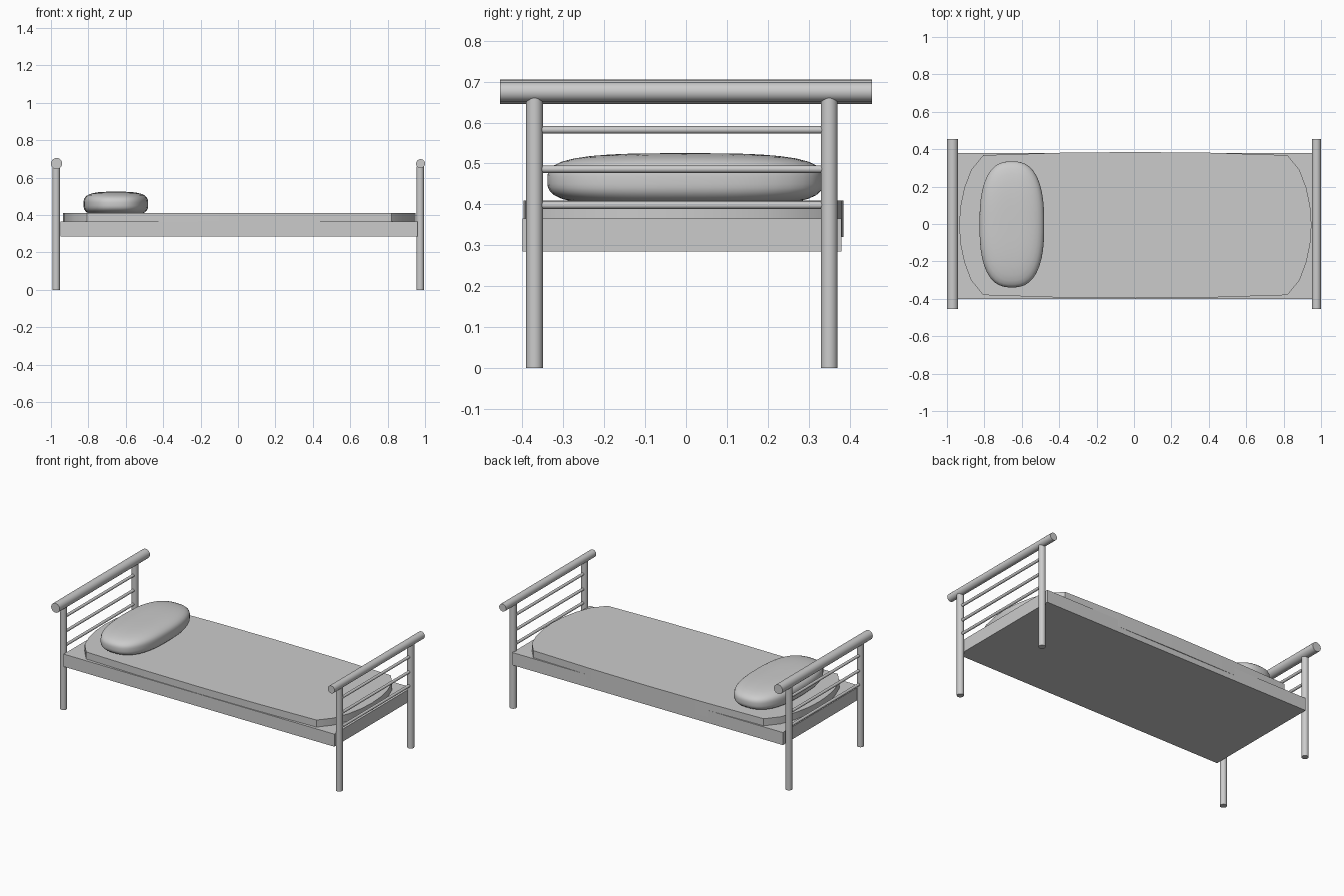
import bpy, bmesh, math
from mathutils import Vector

if "Cube" in bpy.data.objects:
    bpy.data.objects.remove(bpy.data.objects["Cube"])

def finish(name, bm, smooth=True):
    bmesh.ops.recalc_face_normals(bm, faces=bm.faces)
    me = bpy.data.meshes.new(name)
    bm.to_mesh(me)
    bm.free()
    ob = bpy.data.objects.new(name, me)
    bpy.context.collection.objects.link(ob)
    if smooth:
        bpy.ops.object.select_all(action='DESELECT')
        ob.select_set(True)
        bpy.context.view_layer.objects.active = ob
        bpy.ops.object.shade_smooth_by_angle(angle=math.radians(35))
    return ob

def rod(name, a, b, r, sides=20):
    a, b = Vector(a), Vector(b)
    bm = bmesh.new()
    bmesh.ops.create_cone(bm, cap_ends=True, segments=sides,
                          radius1=r, radius2=r, depth=(b - a).length)
    rot = (b - a).to_track_quat('Z', 'Y').to_matrix()
    for v in bm.verts:
        v.co = rot @ v.co + (a + b) / 2
    return finish(name, bm)

# Headboard and footboard: two legs, three rungs, thick top rail
for end, x, rail_x, rail_r in (("head", -0.972, -0.97, 0.030),
                               ("foot", 0.974, 0.976, 0.024)):
    for side, y in (("front", -0.37), ("back", 0.35)):
        rod(f"{end}_{side}_leg", (x, y, 0), (x, y, 0.66), 0.0205)
    for i, z in enumerate((0.398, 0.486, 0.582)):
        rod(f"{end}_rung_{i + 1}", (x, -0.37, z), (x, 0.35, z), 0.009, 12)
    rod(f"{end}_top_rail", (rail_x, -0.455, 0.675), (rail_x, 0.455, 0.675), rail_r)

# Bed base
bm = bmesh.new()
bmesh.ops.create_cube(bm, size=1)
for v in bm.verts:
    v.co = Vector((v.co.x * 1.91 + 0.005, v.co.y * 0.78 - 0.01, v.co.z * 0.08 + 0.325))
finish("bed_base", bm, smooth=False)

# Mattress: slab with bowed ends and slightly bulging sides
quarter = [(0.942, 0.0), (0.935, 0.10), (0.914, 0.20), (0.878, 0.295),
           (0.813, 0.374), (0.40, 0.387), (0.0, 0.391)]
half = quarter + [(-x, y) for x, y in reversed(quarter[:-1])]
outline = half + [(x, -y) for x, y in reversed(half[1:-1])]
bm = bmesh.new()
base = bm.faces.new([bm.verts.new((x + 0.007, y - 0.006, 0.32)) for x, y in outline])
ext = bmesh.ops.extrude_face_region(bm, geom=[base], use_keep_orig=True)
for v in ext["geom"]:
    if isinstance(v, bmesh.types.BMVert):
        v.co.z = 0.41
finish("mattress", bm)

# Pillow: sphere puffed out into a rounded cushion
bm = bmesh.new()
bmesh.ops.create_uvsphere(bm, u_segments=48, v_segments=24, radius=1)
plan, prof = 2.6, 3.2
for v in bm.verts:
    x, y, z = (abs(c) for c in v.co)
    size = ((x**plan + y**plan)**(prof / plan) + z**prof)**(1 / prof)
    p = v.co / size
    v.co = Vector((p.x * 0.173 - 0.653, p.y * 0.337 - 0.002, p.z * 0.066 + 0.459))
finish("pillow", bm)
